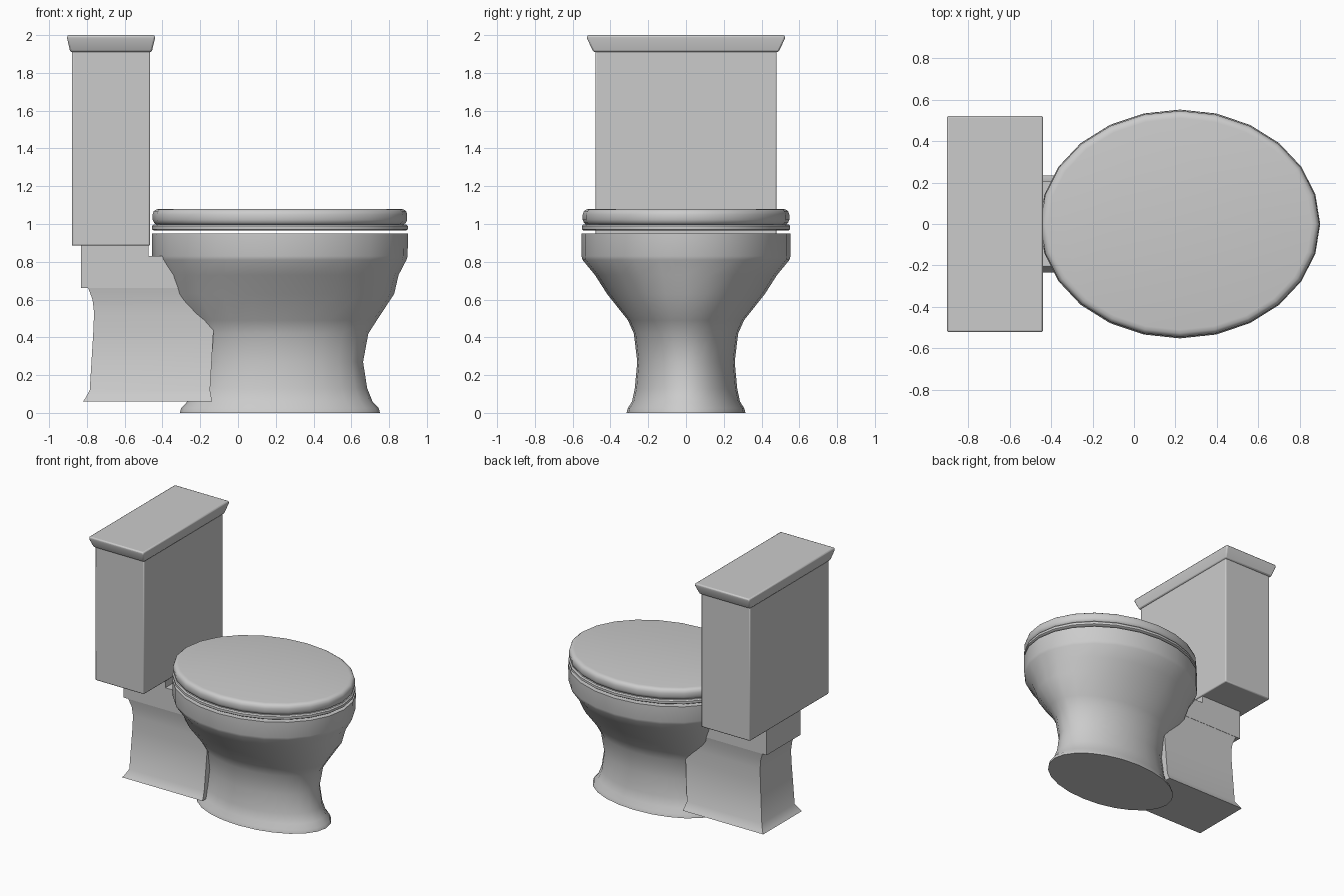
import bpy, bmesh, math

if "Cube" in bpy.data.objects:
    bpy.data.objects.remove(bpy.data.objects["Cube"])


def make_object(name, rings, closed=False, bevel=0.0):
    """Skin a stack of equal-length point rings; cap the ends unless closed into a loop."""
    bm = bmesh.new()
    loops = [[bm.verts.new(p) for p in ring] for ring in rings]
    pairs = list(zip(loops, loops[1:]))
    if closed:
        pairs.append((loops[-1], loops[0]))
    else:
        bm.faces.new(loops[0][::-1])
        bm.faces.new(loops[-1])
    n = len(loops[0])
    for a, b in pairs:
        for i in range(n):
            j = (i + 1) % n
            bm.faces.new((a[i], a[j], b[j], b[i]))
    bmesh.ops.recalc_face_normals(bm, faces=bm.faces)
    mesh = bpy.data.meshes.new(name)
    bm.to_mesh(mesh)
    bm.free()
    obj = bpy.data.objects.new(name, mesh)
    bpy.context.collection.objects.link(obj)
    if bevel:
        mod = obj.modifiers.new("soft_edges", 'BEVEL')
        mod.width = bevel
        mod.segments = 2
    bpy.ops.object.select_all(action='DESELECT')
    obj.select_set(True)
    bpy.context.view_layer.objects.active = obj
    bpy.ops.object.shade_smooth_by_angle(angle=math.radians(40))
    return obj


def oval(z, rx, ry, cx=0.222, sides=24):
    return [(cx + rx * math.cos(t), ry * math.sin(t), z)
            for t in (2 * math.pi * i / sides for i in range(sides))]


def rect(z, x0, x1, hy):
    return [(x0, -hy, z), (x1, -hy, z), (x1, hy, z), (x0, hy, z)]


# Bowl and pedestal: outer profile, then rim and hollow basin (z, rx, ry)
bowl = [(0, 0.53, 0.315), (0.025, 0.523, 0.308), (0.06, 0.49, 0.286),
        (0.13, 0.462, 0.271), (0.27, 0.44, 0.258), (0.42, 0.468, 0.276),
        (0.49, 0.513, 0.307), (0.63, 0.605, 0.418), (0.73, 0.628, 0.482),
        (0.81, 0.67, 0.548), (0.83, 0.676, 0.553), (0.95, 0.678, 0.553),
        (0.95, 0.54, 0.42), (0.78, 0.46, 0.36), (0.62, 0.25, 0.2)]
make_object("bowl", [oval(*r) for r in bowl])

# Seat ring, a closed cross-section
seat = [(0.965, 0.668, 0.542), (0.972, 0.677, 0.551), (0.99, 0.677, 0.551),
        (0.998, 0.668, 0.542), (0.998, 0.5, 0.39), (0.965, 0.5, 0.39)]
make_object("seat", [oval(*r) for r in seat], closed=True)

# Seat lid with rounded edge
lid = [(0.998, 0.655, 0.53), (1.005, 0.666, 0.54), (1.022, 0.674, 0.547),
       (1.05, 0.674, 0.547), (1.068, 0.668, 0.541), (1.077, 0.655, 0.528),
       (1.08, 0.638, 0.511)]
make_object("seat_lid", [oval(*r) for r in lid])

# Rear foot with flared bottom
foot = [(0.06, -0.822, -0.138, 0.235), (0.075, -0.81, -0.14, 0.226),
        (0.12, -0.785, -0.148, 0.2), (0.43, -0.766, -0.13, 0.19),
        (0.53, -0.762, -0.13, 0.188), (0.6, -0.77, -0.13, 0.192),
        (0.66, -0.793, -0.13, 0.203)]
make_object("rear_foot", [rect(*r) for r in foot])

# Shelf joining bowl and tank, with a raised pad under the tank
make_object("shelf", [rect(0.66, -0.83, -0.25, 0.205), rect(0.83, -0.83, -0.25, 0.205)])
make_object("tank_pad", [rect(0.82, -0.83, -0.475, 0.205), rect(0.89, -0.83, -0.475, 0.205)])

# Tank and its flared cover
make_object("tank", [rect(0.885, -0.88, -0.465, 0.48), rect(1.92, -0.88, -0.465, 0.48)], bevel=0.008)
make_object("tank_cover", [rect(1.91, -0.888, -0.457, 0.49), rect(1.98, -0.904, -0.44, 0.523),
                           rect(2.0, -0.904, -0.44, 0.523)], bevel=0.009)
